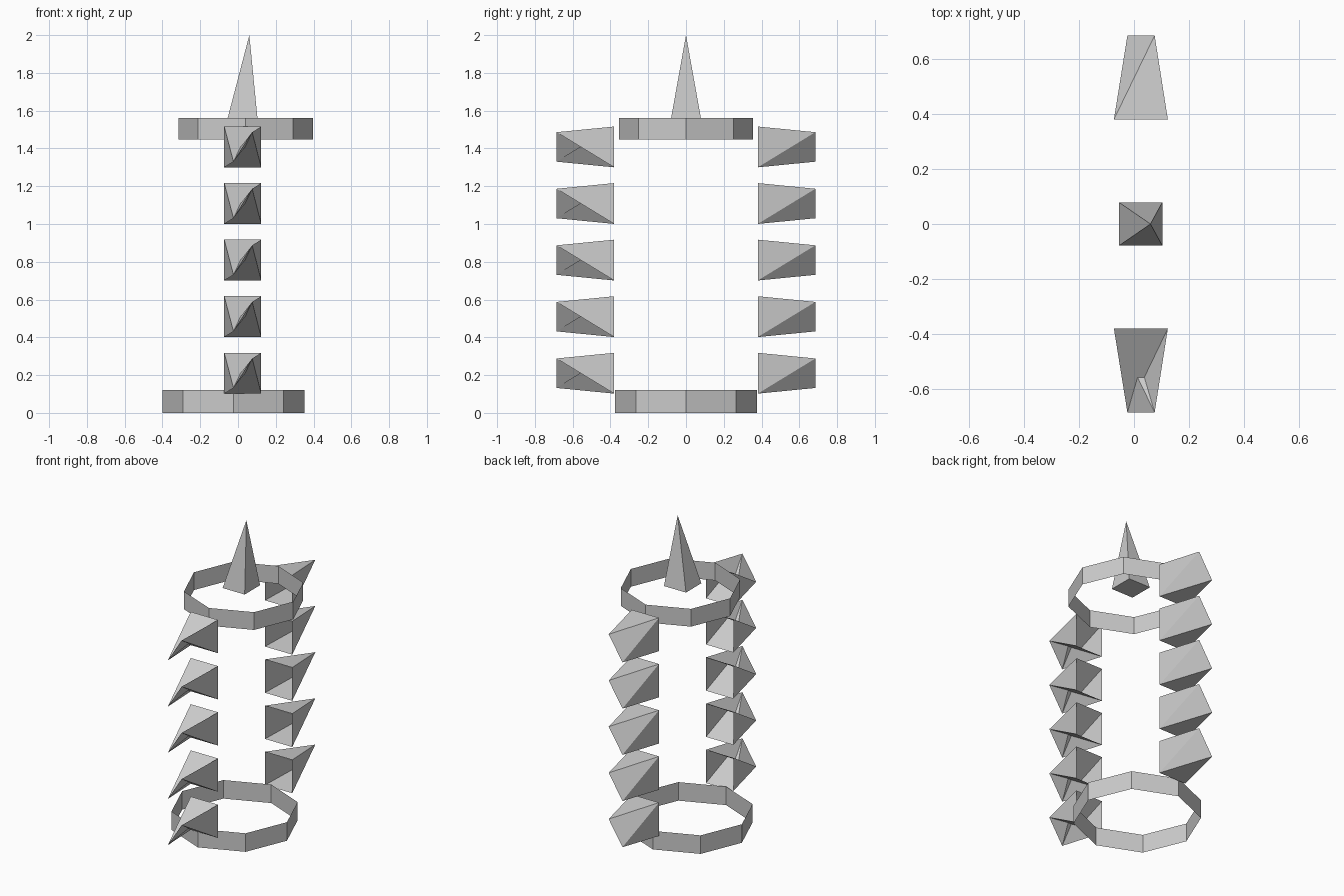
import bpy
from math import cos, sin, pi

if "Cube" in bpy.data.objects:
    bpy.data.objects.remove(bpy.data.objects["Cube"])


def make(name, verts, faces):
    mesh = bpy.data.meshes.new(name)
    mesh.from_pydata(verts, [], faces)
    mesh.update()
    obj = bpy.data.objects.new(name, mesh)
    bpy.context.collection.objects.link(obj)
    return obj


def band(name, cx, r, z0, z1, n=8):
    """Open, paper-thin octagonal hoop."""
    ring = [(cx + r * cos(2 * pi * i / n), r * sin(2 * pi * i / n)) for i in range(n)]
    verts = [(x, y, z) for z in (z0, z1) for x, y in ring]
    faces = [(i, (i + 1) % n, n + (i + 1) % n, n + i) for i in range(n)]
    return make(name, verts, faces)


# Spike faces: 0-3 open square root (TL, TR, BR, BL), 4-5 ends of the slanted tip
FOLDED_OUT = [(0, 1, 5), (0, 5, 4), (2, 3, 4), (2, 4, 5), (3, 0, 4), (1, 2, 5)]
FOLDED_IN = [(0, 4, 1), (1, 4, 5), (3, 2, 5), (3, 5, 4), (0, 3, 4), (1, 5, 2)]


def spike(name, side, z, faces):
    """Open-rooted spike narrowing to a slanted edge; side is -1 or 1 along y."""
    root, tip = side * 0.38, side * 0.685
    verts = [(-0.073, root, z + 0.216), (0.123, root, z + 0.216),
             (0.123, root, z), (-0.073, root, z),
             (-0.024, tip, z + 0.03), (0.075, tip, z + 0.186)]
    return make(name, verts, faces)


# Bottom and top hoops
band("bottom_hoop", -0.025, 0.376, 0.0, 0.12)
band("top_hoop", 0.04, 0.356, 1.447, 1.562)

# Five spikes up the front and five up the back
for i in range(5):
    z = 0.102 + 0.2995 * i
    spike(f"front_spike_{i + 1}", -1, z, FOLDED_IN)
    spike(f"back_spike_{i + 1}", 1, z, FOLDED_OUT)

# Leaning pyramid point on top
x0, x1, h = -0.055, 0.103, 0.079
make("top_point",
     [(x0, -h, 1.56), (x1, -h, 1.56), (x1, h, 1.56), (x0, h, 1.56), (0.06, 0, 2.0)],
     [(3, 2, 1, 0), (0, 1, 4), (1, 2, 4), (2, 3, 4), (3, 0, 4)])
